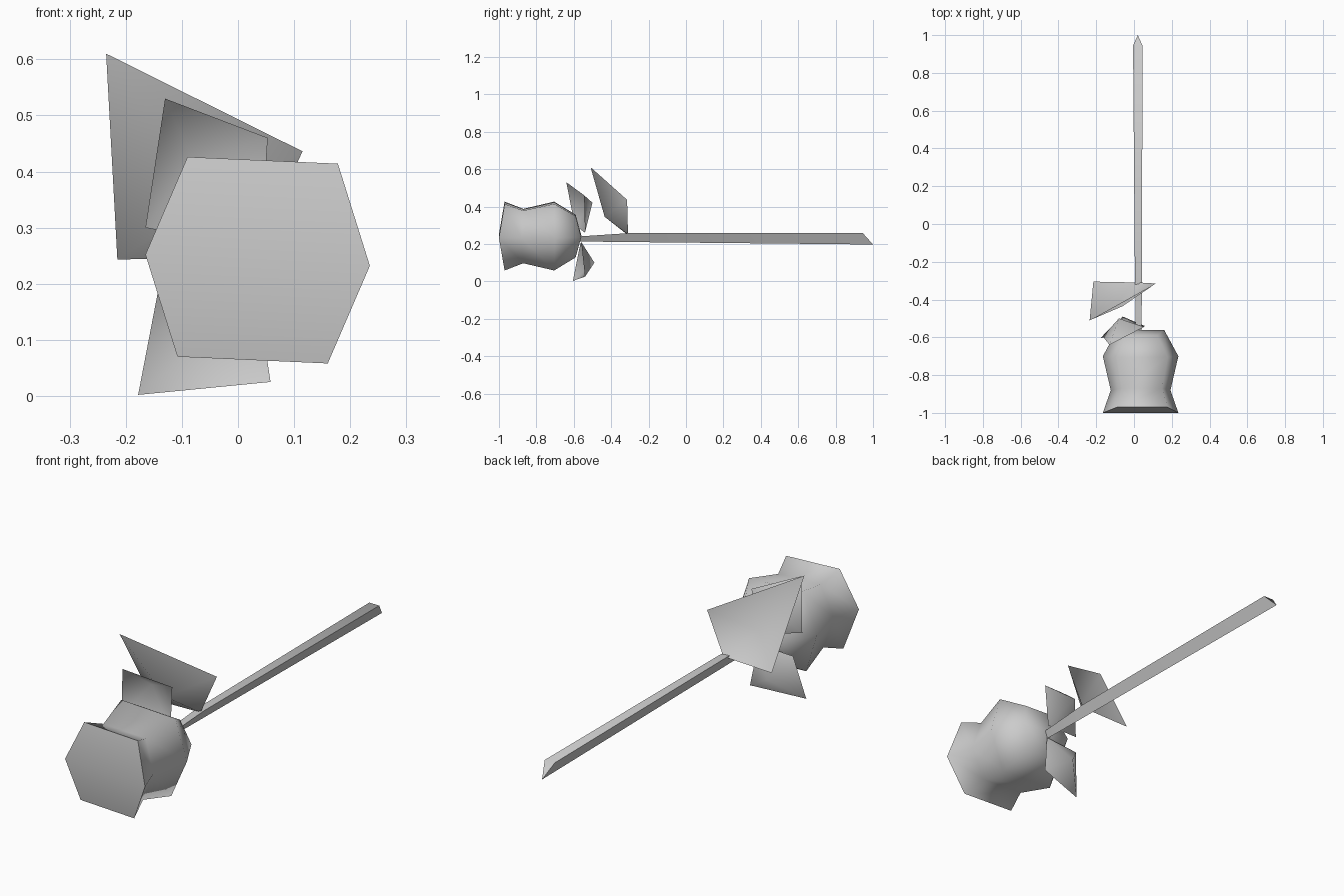
import bpy
import math

cube = bpy.data.objects.get("Cube")
if cube:
    bpy.data.objects.remove(cube, do_unlink=True)

grey = bpy.data.materials.new("plain grey")
grey.use_nodes = True
COLOUR = (0.6, 0.6, 0.6, 1)
grey.diffuse_color = COLOUR
grey.node_tree.nodes["Principled BSDF"].inputs["Base Color"].default_value = COLOUR


def make_part(name, verts, faces, angle):
    mesh = bpy.data.meshes.new(name)
    mesh.from_pydata(verts, [], faces)
    mesh.update()
    obj = bpy.data.objects.new(name, mesh)
    bpy.context.collection.objects.link(obj)
    mesh.materials.append(grey)
    bpy.ops.object.select_all(action='DESELECT')
    obj.select_set(True)
    bpy.context.view_layer.objects.active = obj
    bpy.ops.object.shade_smooth_by_angle(angle=math.radians(angle))
    return obj


def loft(name, rings, angle):
    """Join equal rings of points with quads and close both ends."""
    n = len(rings[0])
    verts = [p for ring in rings for p in ring]
    faces = [(r * n + i, r * n + (i + 1) % n, (r + 1) * n + (i + 1) % n, (r + 1) * n + i)
             for r in range(len(rings) - 1) for i in range(n)]
    last = (len(rings) - 1) * n
    for start, flip in ((0, True), (last, False)):
        loop = list(range(start, start + n))
        if n == 6:
            caps = [(loop[0], loop[1], loop[2], loop[3]), (loop[3], loop[4], loop[5], loop[0])]
        else:
            caps = [tuple(loop)]
        faces += [c[::-1] if flip else c for c in caps]
    return make_part(name, verts, faces, angle)


# Flower bud: a slightly skewed hexagon swept along y
CX, CZ = 0.035, 0.242
half = [(0.2, -0.01), (0.143, -0.0), (-0.125, 0.184)]
half[1] = (0.143, 0.172)
hexagon = half + [(-x, -z) for x, z in half]
hexagon = hexagon[::-1]
# scale, y of the side corners, y of the upper and lower corners
stations = [(1.0, -1.0, -0.97), (0.79, -0.88, -0.87),
            (1.0, -0.7, -0.705), (0.62, -0.56, -0.59)]
rings = []
for scale, y_side, y_flat in stations:
    rings.append([(CX + x * scale, y_side if abs(z) < 0.05 else y_flat, CZ + z * scale)
                  for x, z in hexagon])
# start each ring on a side corner so that the caps fold along the middle
rings = [ring[2:] + ring[:2] for ring in rings]
loft("flower_bud", rings, 68)

# Three sided stem with a slanted tip
loft("stem", [
    [(0.01, -0.57, 0.24), (0.02, -0.57, 0.213), (0.04, -0.57, 0.24)],
    [(0.005, -0.3, 0.258), (0.02, -0.3, 0.21), (0.042, -0.3, 0.258)],
    [(-0.005, 0.945, 0.258), (0.02, 1.0, 0.197), (0.045, 0.945, 0.258)],
], 50)

# Leaves: four corners bent around a middle point
leaves = {
    "large_leaf": [(-0.235, -0.51, 0.61), (0.115, -0.315, 0.436), (0.03, -0.31, 0.25),
                   (-0.215, -0.305, 0.243), (-0.06, -0.435, 0.345)],
    "upper_sepal": [(-0.13, -0.64, 0.53), (0.053, -0.545, 0.46), (0.04, -0.54, 0.26),
                    (-0.165, -0.595, 0.3), (-0.08, -0.5, 0.42)],
    "lower_sepal": [(-0.178, -0.605, 0.002), (0.058, -0.54, 0.025), (0.03, -0.56, 0.21),
                    (-0.14, -0.565, 0.2), (-0.06, -0.49, 0.1)],
}
for name, points in leaves.items():
    make_part(name, points, [(i, (i + 1) % 4, 4) for i in range(4)], 80)
